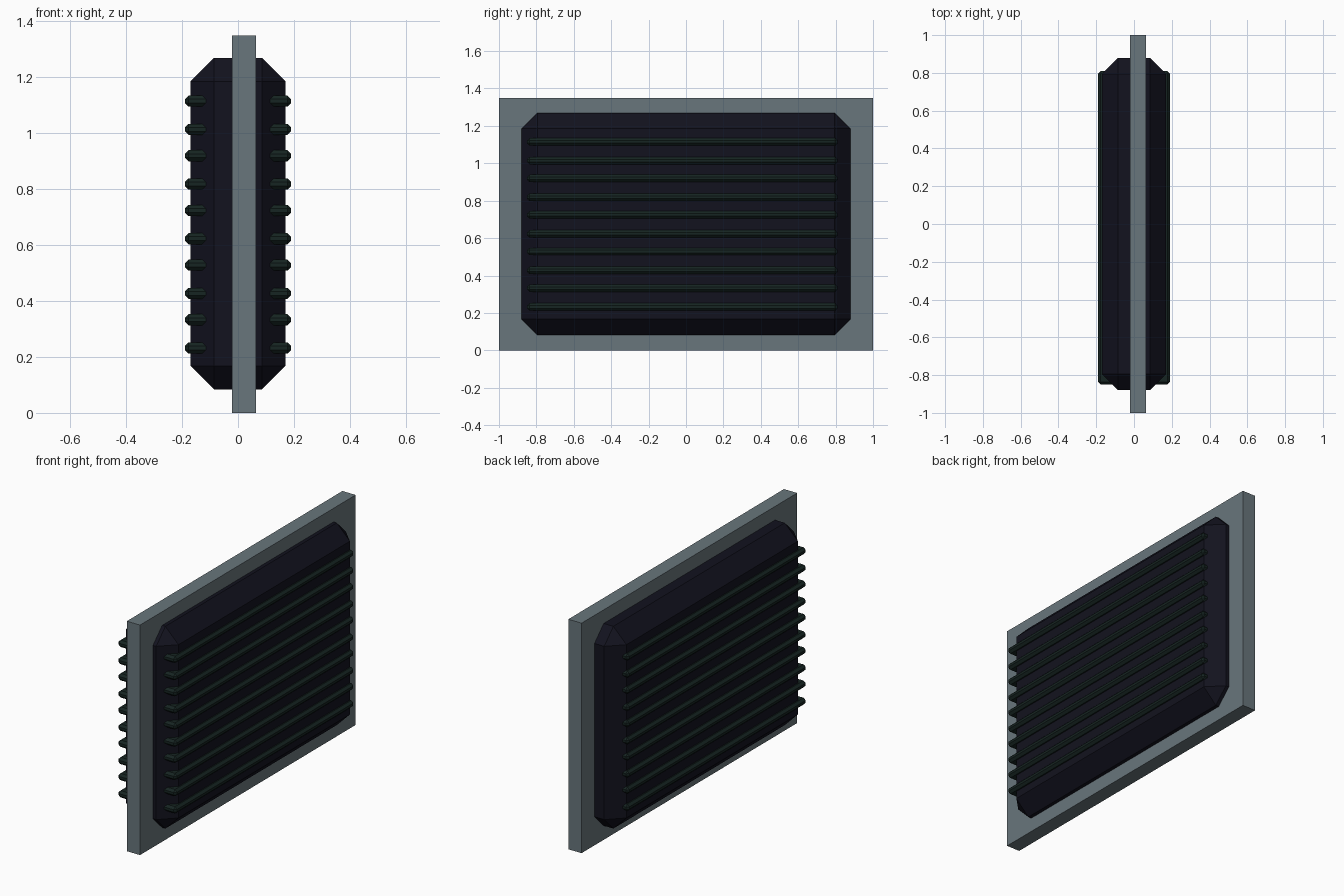
import bpy, bmesh

if "Cube" in bpy.data.objects:
    bpy.data.objects.remove(bpy.data.objects["Cube"])


def material(name, rgb):
    m = bpy.data.materials.new(name)
    m.diffuse_color = (*rgb, 1)
    m.use_nodes = True
    m.node_tree.nodes["Principled BSDF"].inputs["Base Color"].default_value = m.diffuse_color
    return m


def box(name, lo, hi, mat, bevel=0):
    """Box between two corners, with optional flat chamfer on every edge."""
    bm = bmesh.new()
    bmesh.ops.create_cube(bm, size=1)
    for v in bm.verts:
        v.co = [(a + b) / 2 + c * (b - a) for a, b, c in zip(lo, hi, v.co)]
    if bevel:
        bmesh.ops.bevel(bm, geom=bm.edges[:], offset=bevel, segments=1,
                        profile=0.5, affect='EDGES')
    mesh = bpy.data.meshes.new(name)
    bm.to_mesh(mesh)
    bm.free()
    mesh.materials.append(mat)
    ob = bpy.data.objects.new(name, mesh)
    bpy.context.collection.objects.link(ob)
    return ob


frame_mat = material("frame_grey", (0.14, 0.18, 0.20))
body_mat = material("body_dark", (0.006, 0.006, 0.013))
slat_mat = material("slat_dark_green", (0.008, 0.018, 0.016))

# Flat mounting plate
box("mounting_plate", (-0.022, -1, 0), (0.064, 1, 1.35), frame_mat)

# Chamfered vent body passing through the plate
box("vent_body", (-0.17, -0.88, 0.083), (0.17, 0.88, 1.27), body_mat, 0.085)

# Slats in five close pairs, standing out on both sides of the body
for i in range(10):
    z = 0.232 + (i // 2) * 0.1955 + (i % 2) * 0.101
    box(f"slat_{i + 1}", (-0.19, -0.85, z - 0.02), (0.19, 0.81, z + 0.02),
        slat_mat, 0.013)
